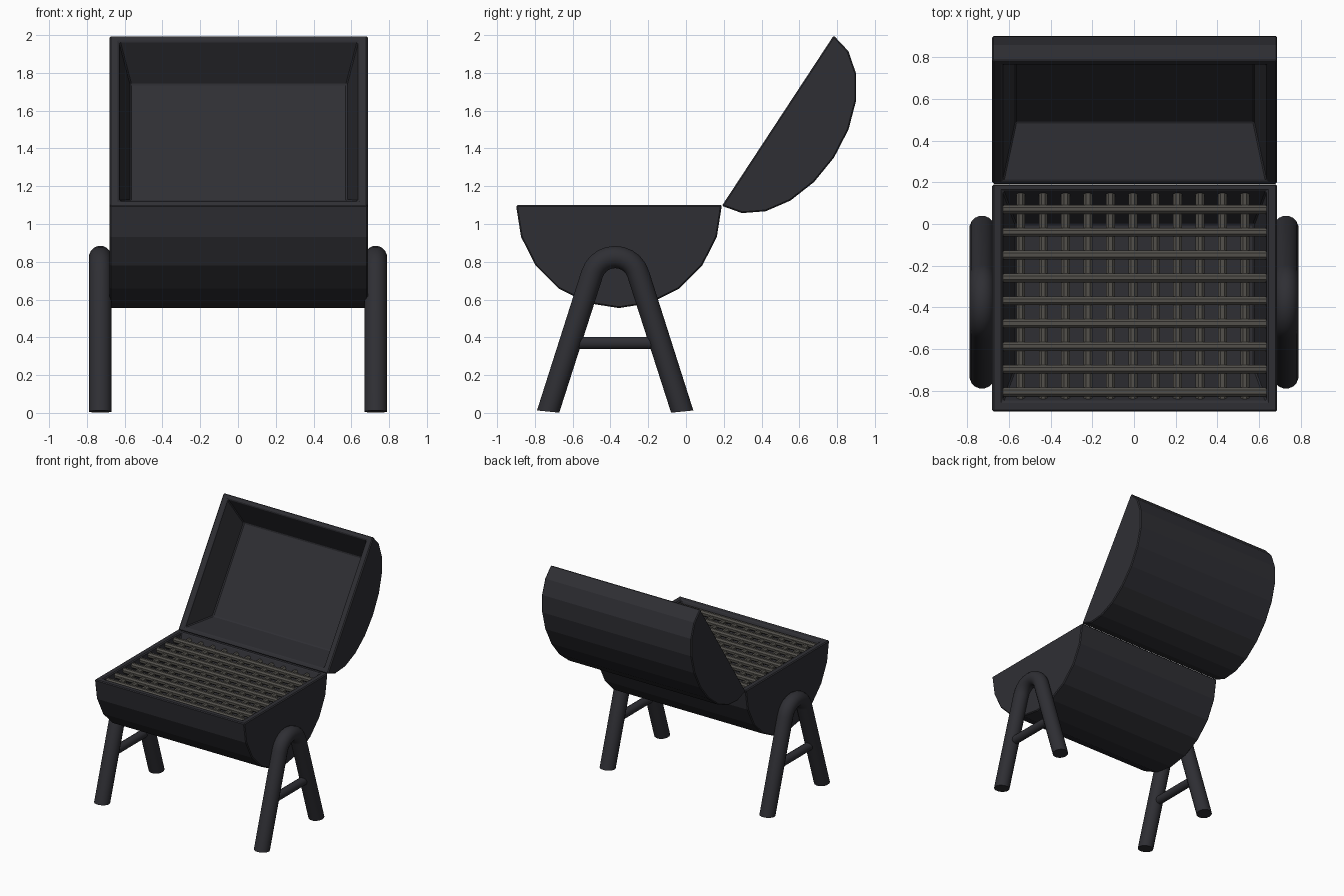
import bpy, bmesh
from math import sin, cos, pi, radians
from mathutils import Vector

if "Cube" in bpy.data.objects:
    bpy.data.objects.remove(bpy.data.objects["Cube"])


def material(name, col):
    m = bpy.data.materials.new(name)
    m.diffuse_color = (*col, 1)
    m.use_nodes = True
    m.node_tree.nodes["Principled BSDF"].inputs["Base Color"].default_value = m.diffuse_color
    return m


IRON = material("dark_iron", (0.028, 0.028, 0.034))
STEEL = material("grate_steel", (0.085, 0.08, 0.07))


def finish(name, bm, mat, smooth=None):
    bmesh.ops.recalc_face_normals(bm, faces=bm.faces)
    me = bpy.data.meshes.new(name)
    bm.to_mesh(me)
    bm.free()
    ob = bpy.data.objects.new(name, me)
    bpy.context.collection.objects.link(ob)
    me.materials.append(mat)
    if smooth:
        bpy.ops.object.select_all(action='DESELECT')
        bpy.context.view_layer.objects.active = ob
        ob.select_set(True)
        bpy.ops.object.shade_smooth_by_angle(angle=radians(smooth))
    return ob


def shell(name, a, b, depth, rim, cav_depth, taper):
    """Half drum hanging off the chord a-b (y, z), hollowed by a tapered cavity."""
    a, b = Vector(a), Vector(b)
    length = (b - a).length
    u = (b - a) / length
    n = Vector((u.y, -u.x))
    bm = bmesh.new()
    x0, x1, wall, slope = -0.68, 0.687, 0.05, 0.06

    def vert(x, s, d):
        p = a + u * s + n * d
        return bm.verts.new((x, p.x, p.y))

    def rect(xa, xb, sa, sb, d):
        return [vert(xa, sa, d), vert(xb, sa, d), vert(xb, sb, d), vert(xa, sb, d)]

    # outer drum: ten flat segments
    h = length / 2
    prof = [(h - h * cos(pi * i / 10), depth * sin(pi * i / 10)) for i in range(11)]
    left = [vert(x0, *p) for p in prof]
    right = [vert(x1, *p) for p in prof]
    bm.faces.new(left)
    bm.faces.new(right)
    for i in range(10):
        bm.faces.new((left[i], left[i + 1], right[i + 1], right[i]))
    # rim, cavity walls and cavity floor
    s0, s1 = rim[0], length - rim[1]
    loops = [[left[0], right[0], right[-1], left[-1]],
             rect(x0 + wall, x1 - wall, s0, s1, 0),
             rect(x0 + wall + slope, x1 - wall - slope,
                  s0 + taper[0], s1 - taper[1], cav_depth)]
    for lo, hi in zip(loops, loops[1:]):
        for i in range(4):
            j = (i + 1) % 4
            bm.faces.new((lo[i], lo[j], hi[j], hi[i]))
    bm.faces.new(loops[-1])
    ob = finish(name, bm, IRON)
    bev = ob.modifiers.new("edge_bevel", 'BEVEL')
    bev.width = 0.007
    bev.segments = 1
    bev.limit_method = 'ANGLE'
    bev.angle_limit = radians(40)


def tube(bm, stations, sides):
    """Sweep rings; each station is (centre, half-axis, half-axis)."""
    rings = []
    for c, p, q in stations:
        rings.append([bm.verts.new(Vector(c) + Vector(p) * cos(2 * pi * (k + .5) / sides)
                                   + Vector(q) * sin(2 * pi * (k + .5) / sides))
                      for k in range(sides)])
    for r, t in zip(rings, rings[1:]):
        for k in range(sides):
            m = (k + 1) % sides
            bm.faces.new((r[k], r[m], t[m], t[k]))
    bm.faces.new(rings[0])
    bm.faces.new(rings[-1])


# drum halves
shell("fire_tub", (-0.9, 1.1), (0.19, 1.1), 0.545, (0.05, 0.03), 0.35, (0.16, 0.16))
shell("open_lid", (0.19, 1.096), (0.782, 1.998), 0.356, (0.03, 0.036), 0.235, (0.155, 0.121))

# cooking grate: crossing rods
R = 0.023
bm = bmesh.new()
for i in range(11):
    x = -0.543 + 0.1075 * i
    tube(bm, [((x, y, 1.055), (R, 0, 0), (0, 0, R)) for y in (-0.855, 0.15)], 8)
for i in range(9):
    y = 0.07 - 0.1095 * i
    tube(bm, [((x, y, 1.07), (0, R, 0), (0, 0, R)) for x in (-0.632, 0.64)], 8)
finish("cooking_grate", bm, STEEL)

# bent tube legs with a rung, one pair per side
CY, RB, RT = -0.375, 0.128, 0.06
for side, sx in (("left", -1), ("right", 1)):
    X = 0.729 * sx
    bm = bmesh.new()
    st = [((X, -0.73, 0.007), (0, -RT, 0.006), (RT, 0, 0))]
    for i in range(11):
        t = radians(162.5 - 14.5 * i)
        o = Vector((0, cos(t), sin(t)))
        st.append((Vector((X, CY, 0.825 - RB)) + o * RB, o * RT, (RT, 0, 0)))
    st.append(((X, -0.02, 0.007), (0, RT, 0.006), (RT, 0, 0)))
    tube(bm, st, 16)
    finish(side + "_leg_frame", bm, IRON, 40)
    bm = bmesh.new()
    tube(bm, [((X, y, 0.37), (0.034, 0, 0), (0, 0, 0.034)) for y in (-0.6, -0.15)], 12)
    finish(side + "_leg_rung", bm, IRON, 40)
